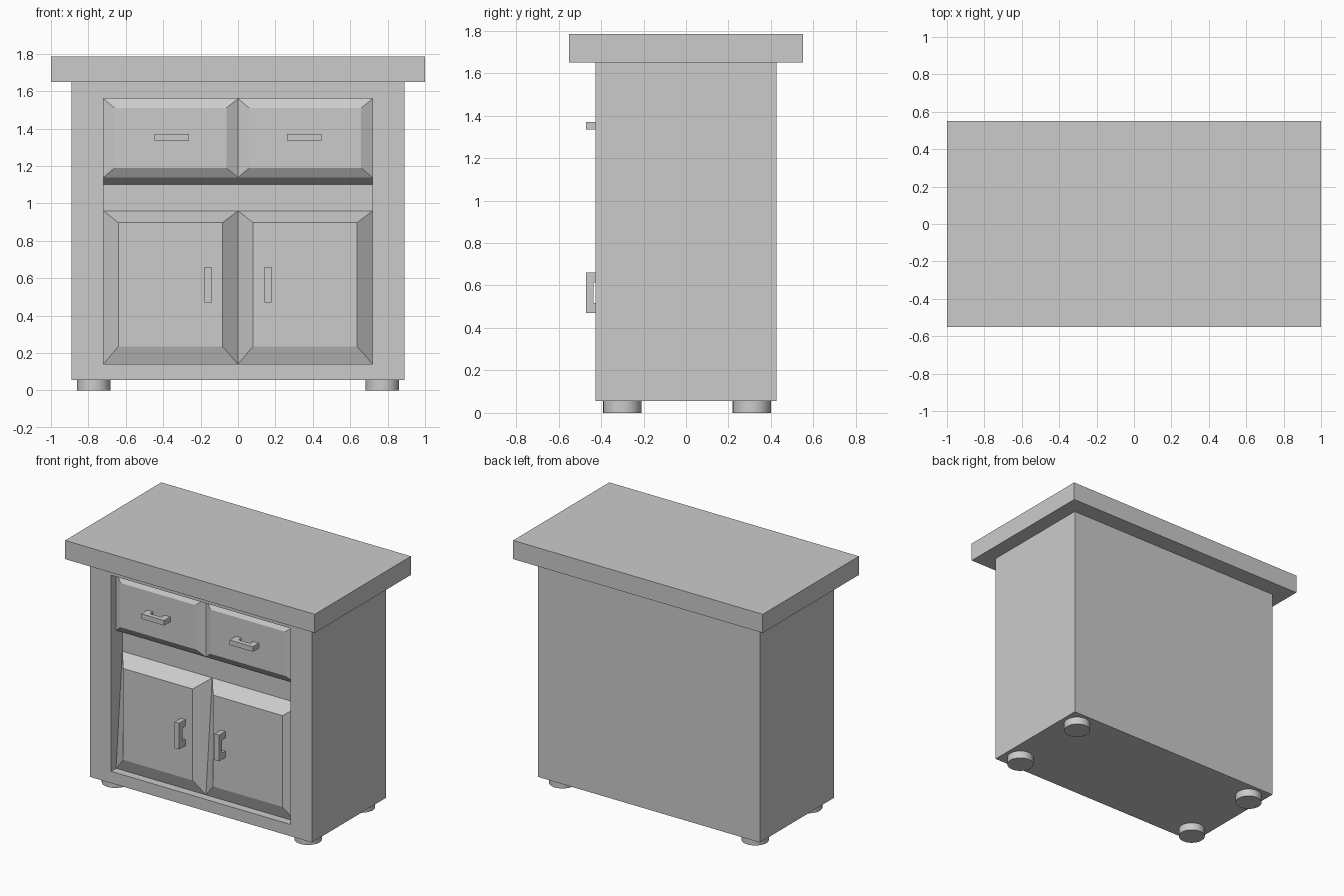
import bpy, bmesh
from mathutils import Vector

if "Cube" in bpy.data.objects:
    bpy.data.objects.remove(bpy.data.objects["Cube"])


def mesh_object(name, polys):
    """Build one object from polygons given as lists of points."""
    bm = bmesh.new()
    for poly in polys:
        bm.faces.new([bm.verts.new(p) for p in poly])
    bmesh.ops.remove_doubles(bm, verts=bm.verts, dist=0.0001)
    bmesh.ops.recalc_face_normals(bm, faces=bm.faces)
    # the face nearest the front must look towards -y
    front = min(bm.faces, key=lambda f: f.calc_center_median().y)
    if front.normal.y > 0:
        bmesh.ops.reverse_faces(bm, faces=bm.faces)
    me = bpy.data.meshes.new(name)
    bm.to_mesh(me)
    bm.free()
    ob = bpy.data.objects.new(name, me)
    bpy.context.collection.objects.link(ob)
    return ob


def box(name, lo, hi):
    lo, hi = Vector(lo), Vector(hi)
    bpy.ops.mesh.primitive_cube_add(size=1, location=(lo + hi) / 2)
    ob = bpy.context.object
    ob.name = name
    ob.scale = hi - lo
    return ob


def rect(x0, x1, z0, z1, y0, y1=None):
    """Front-facing rectangle; y0 at the bottom edge, y1 at the top edge."""
    y1 = y0 if y1 is None else y1
    return [(x0, y0, z0), (x1, y0, z0), (x1, y1, z1), (x0, y1, z1)]


def bridge(a, b):
    n = len(a)
    return [[a[i], a[(i + 1) % n], b[(i + 1) % n], b[i]] for i in range(n)]


def raised_panel(name, outer, inner):
    mesh_object(name, bridge(outer, inner) + [inner])


def handle(name, centre, vertical, length, leg):
    """Chunky U-shaped pull: profile swept across its thickness."""
    back, grip, out, h, t = -0.40, -0.435, -0.47, length / 2, 0.018
    prof = [(-h, back), (-h, out), (h, out), (h, back), (h - leg, back),
            (h - leg, grip), (-h + leg, grip), (-h + leg, back)]
    cx, cz = centre

    def ring(s):
        return [(cx + s, y, cz + u) if vertical else (cx + u, y, cz + s) for u, y in prof]
    a, b = ring(-t), ring(t)
    mesh_object(name, bridge(a, b) + [a, b])


FRONT, BACK = -0.425, 0.425
SHALLOW, DEEP, FACE = -0.367, -0.295, -0.40
W, R = 0.89, 0.72

# worktop
box("worktop", (-1, -0.55, 1.65), (1, 0.55, 1.785))

# cabinet body: shell, front frame and recess with its stepped back
outer_f, outer_b = rect(-W, W, 0.055, 1.65, FRONT), rect(-W, W, 0.055, 1.65, BACK)
opening = rect(-R, R, 0.14, 1.56, FRONT)
back_profile = [(SHALLOW, 0.14), (DEEP, 0.96), (DEEP, 1.10), (SHALLOW, 1.138), (SHALLOW, 1.56)]
faces = bridge(outer_f, outer_b) + [outer_b] + bridge(outer_f, opening)
for x in (-R, R):
    faces.append([(x, FRONT, 0.14)] + [(x, y, z) for y, z in back_profile] + [(x, FRONT, 1.56)])
for z in (0.14, 1.56):
    faces.append([(-R, FRONT, z), (R, FRONT, z), (R, SHALLOW, z), (-R, SHALLOW, z)])
faces.append(rect(-R, R, 0.96, 1.10, DEEP))
faces.append(rect(-R, R, 1.10, 1.138, DEEP, SHALLOW))
mesh_object("cabinet_body", faces)

# drawers and doors with bevelled panels, plus their pulls
for side, s in (("left", -1), ("right", 1)):
    x0, x1 = sorted((0, s * R))
    raised_panel(side + "_drawer", rect(x0, x1, 1.138, 1.56, SHALLOW),
                 rect(x0 + 0.06, x1 - 0.062, 1.19, 1.51, FACE))
    raised_panel(side + "_door", rect(x0, x1, 0.14, 0.96, SHALLOW, DEEP),
                 rect(x0 + 0.08, x1 - 0.083, 0.235, 0.897, FACE))
    handle(side + "_drawer_handle", (s * 0.355, 1.353), False, 0.185, 0.047)
    handle(side + "_door_handle", (s * 0.16, 0.565), True, 0.19, 0.047)

# feet
for sx, xn in ((-1, "left"), (1, "right")):
    for y, yn in ((-0.30, "front"), (0.31, "back")):
        bpy.ops.mesh.primitive_cylinder_add(vertices=32, radius=0.09, depth=0.055,
                                            location=(sx * 0.772, y, 0.0275))
        bpy.context.object.name = f"{yn}_{xn}_foot"
        bpy.ops.object.shade_smooth_by_angle()
